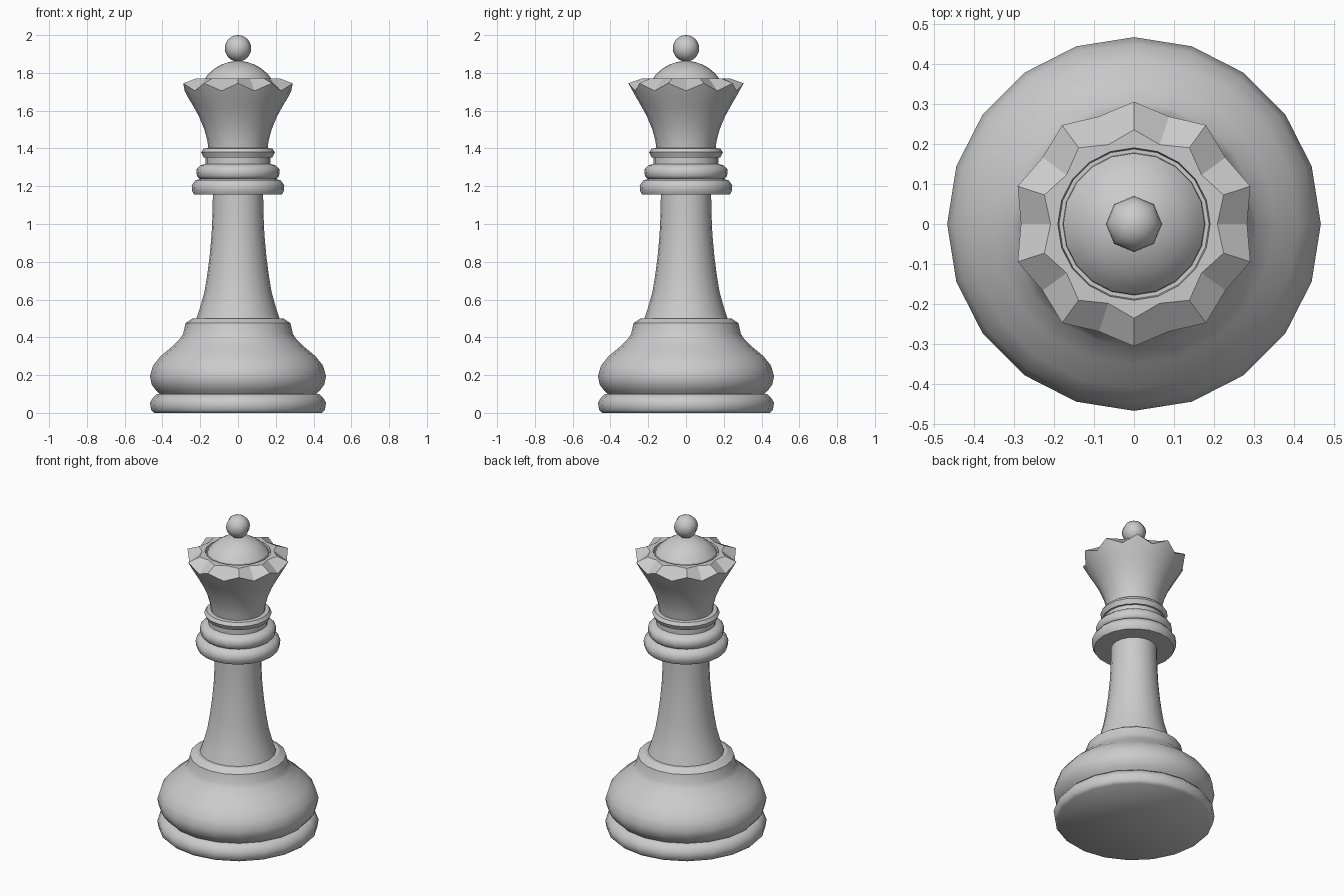
import bpy, bmesh, math

if "Cube" in bpy.data.objects:
    bpy.data.objects.remove(bpy.data.objects["Cube"])

SIDES = 20


def lathe(name, profile, sides=SIDES, angle=32):
    """Closed turned part. Each profile point is (r, z), or
    (r_tip, z_tip, r_notch, z_notch) to alternate between odd and even sides."""
    bm = bmesh.new()
    rings = []
    for p in profile:
        tip, notch = p[:2], p[2:] or p[:2]
        ring = []
        for i in range(sides):
            r, z = tip if i % 2 else notch
            a = 2 * math.pi * i / sides
            ring.append(bm.verts.new((r * math.cos(a), r * math.sin(a), z)))
        rings.append(ring)
    for low, high in zip(rings, rings[1:]):
        for i in range(sides):
            j = (i + 1) % sides
            bm.faces.new((low[i], low[j], high[j], high[i]))
    bm.faces.new(rings[0][::-1])
    bm.faces.new(rings[-1])
    bmesh.ops.recalc_face_normals(bm, faces=bm.faces)
    mesh = bpy.data.meshes.new(name)
    bm.to_mesh(mesh)
    bm.free()
    obj = bpy.data.objects.new(name, mesh)
    bpy.context.collection.objects.link(obj)
    smooth(obj, angle)
    return obj


def smooth(obj, angle):
    bpy.ops.object.select_all(action='DESELECT')
    obj.select_set(True)
    bpy.context.view_layer.objects.active = obj
    bpy.ops.object.shade_smooth_by_angle(angle=math.radians(angle))


# Foot ring and swelling base with its ledge
lathe("foot_ring", [(.445, 0), (.46, .015), (.466, .055), (.45, .08), (.43, .10), (.40, .10)], angle=50)
lathe("base", [(.41, .095), (.435, .12), (.457, .15), (.466, .195), (.45, .25), (.41, .30),
               (.35, .35), (.305, .395), (.29, .42), (.278, .475), (.24, .50), (.20, .50)])

# Tapered stem
lathe("stem", [(.222, .495), (.20, .56), (.178, .64), (.163, .73), (.15, .83),
               (.14, .94), (.135, 1.05), (.133, 1.17)])

# Three stacked collars
lathe("lower_collar", [(.13, 1.155), (.232, 1.155), (.243, 1.175), (.245, 1.205),
                       (.225, 1.232), (.19, 1.24), (.18, 1.25)], angle=50)
lathe("middle_collar", [(.18, 1.235), (.205, 1.24), (.218, 1.255), (.22, 1.29),
                        (.20, 1.31), (.172, 1.318), (.172, 1.36)], angle=50)
lathe("upper_collar", [(.165, 1.35), (.182, 1.352), (.195, 1.38), (.182, 1.40), (.15, 1.402)], angle=50)

# Flared crown with ten tips and outward-sloping notches
lathe("crown", [(.156, 1.395), (.162, 1.44), (.178, 1.50), (.207, 1.57), (.24, 1.63),
                (.272, 1.685, .268, 1.675), (.305, 1.745, .282, 1.705),
                (.235, 1.77, .208, 1.77), (.19, 1.77), (.187, 1.75)], angle=25)

# Dome and ball finial
lathe("dome", [(.178, 1.745), (.176, 1.77), (.155, 1.797), (.125, 1.822), (.09, 1.843),
               (.05, 1.857), (.015, 1.864)])
bpy.ops.mesh.primitive_uv_sphere_add(segments=8, ring_count=12, radius=.07, location=(0, 0, 1.93))
ball = bpy.context.object
ball.name = "ball_finial"
smooth(ball, 60)
